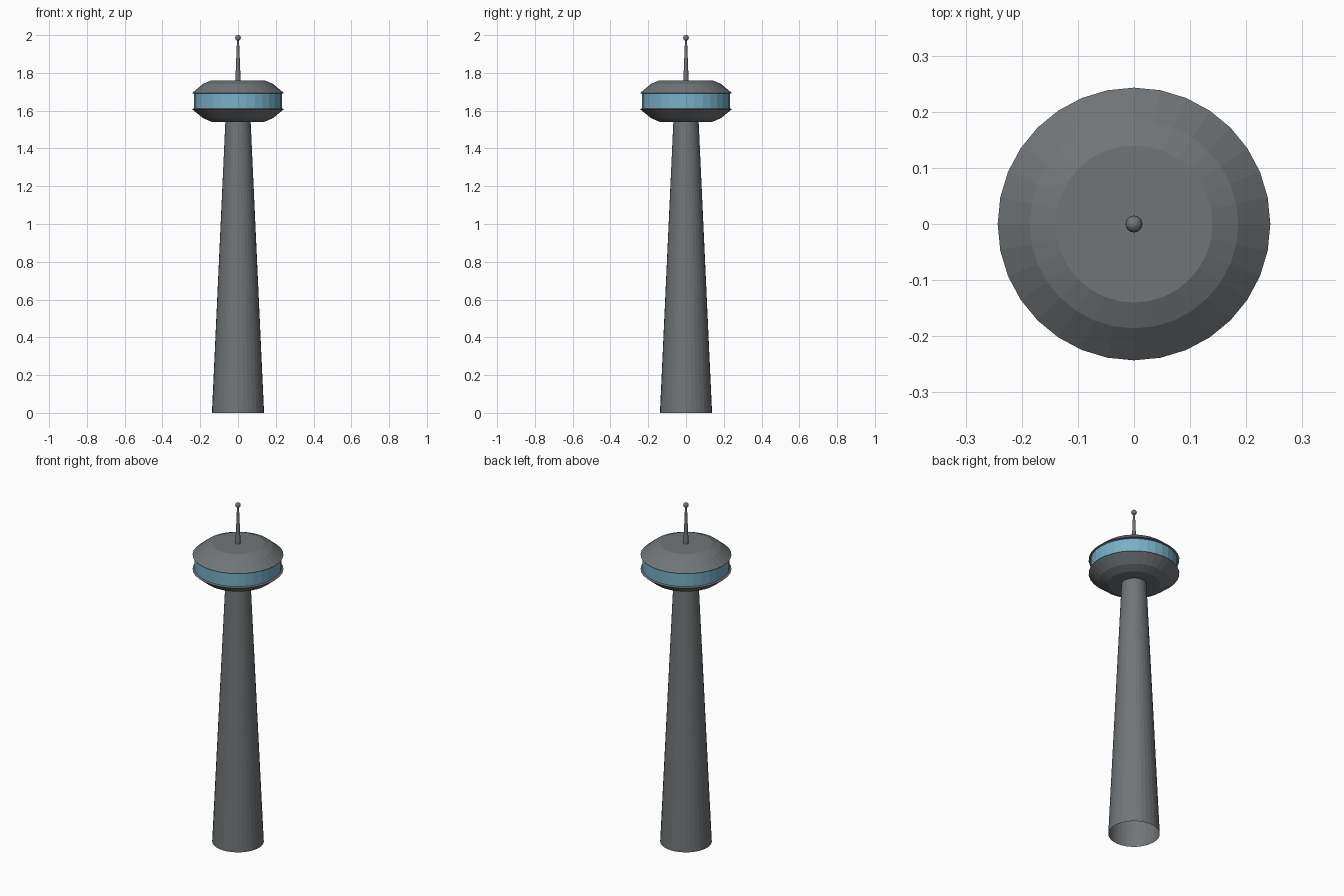
import bpy
from math import cos, sin, tau

if "Cube" in bpy.data.objects:
    bpy.data.objects.remove(bpy.data.objects["Cube"])


def make_material(name, color):
    mat = bpy.data.materials.new(name)
    mat.diffuse_color = color
    mat.use_nodes = True
    mat.node_tree.nodes["Principled BSDF"].inputs["Base Color"].default_value = mat.diffuse_color
    return mat


DARK = make_material("dark_concrete", (0.165, 0.178, 0.186, 1))
GLASS = make_material("blue_glass", (0.19, 0.43, 0.57, 1))


def lathe(name, profile, sides=32, mat=DARK):
    """Revolve (radius, z) points around z; zero radius makes a pole."""
    verts, rings, faces = [], [], []
    for r, z in profile:
        n = sides if r > 0 else 1
        rings.append([len(verts) + i for i in range(n)])
        verts += [(r * cos(tau * i / sides), r * sin(tau * i / sides), z) for i in range(n)]
    for a, b in zip(rings, rings[1:]):
        for i in range(sides):
            j = (i + 1) % sides
            quad = [a[i % len(a)], a[j % len(a)], b[j % len(b)], b[i % len(b)]]
            faces.append(list(dict.fromkeys(quad)))
    mesh = bpy.data.meshes.new(name)
    mesh.from_pydata(verts, [], faces)
    mesh.materials.append(mat)
    obj = bpy.data.objects.new(name, mesh)
    bpy.context.collection.objects.link(obj)
    return obj


BAND_R = 0.232

# Tapered shaft, open at the bottom
lathe("shaft", [(0.138, 0), (0.067, 1.541)])

# Pod underside with lower lip
lathe("pod_underside", [(0, 1.541), (0.14, 1.541), (0.186, 1.561),
                        (0.243, 1.608), (BAND_R, 1.612)])

# Window band
lathe("window_band", [(BAND_R, 1.612), (BAND_R, 1.69)], mat=GLASS)

# Pod roof with upper lip
lathe("pod_roof", [(BAND_R, 1.69), (0.243, 1.693), (0.186, 1.741),
                   (0.14, 1.761), (0, 1.761)])

# Antenna mast and tip ball
lathe("antenna", [(0.014, 1.761), (0.005, 1.985)], sides=12)
bpy.ops.mesh.primitive_uv_sphere_add(segments=16, ring_count=10, radius=0.015,
                                     location=(0, 0, 1.985))
tip = bpy.context.object
tip.name = "antenna_tip"
tip.data.materials.append(DARK)
